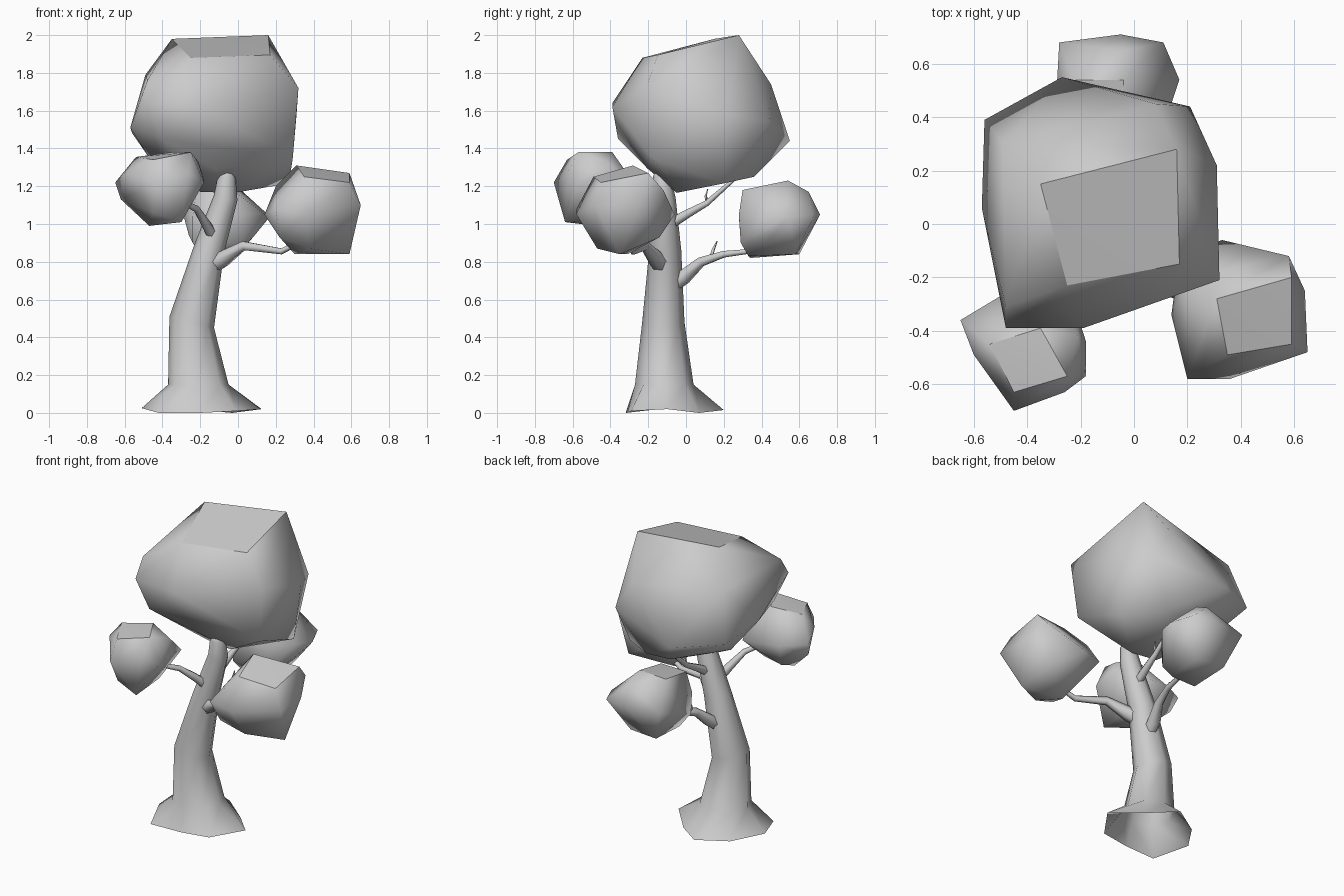
import bpy, bmesh, math
from mathutils import Vector


def finish(name, bm, angle, cap=()):
    bmesh.ops.recalc_face_normals(bm, faces=bm.faces)
    bm.normal_update()
    for f in bm.faces:
        f.smooth = True
    for e in bm.edges:
        flat = [all(v in cap for v in f.verts) for f in e.link_faces]
        sharp = len(flat) == 2 and e.calc_face_angle() > math.radians(angle)
        if sharp or (any(flat) and not all(flat)):
            e.smooth = False
    me = bpy.data.meshes.new(name)
    bm.to_mesh(me)
    bm.free()
    ob = bpy.data.objects.new(name, me)
    bpy.context.collection.objects.link(ob)
    return ob


def leaf_clump(name, top, middle, bottom):
    """Chunky convex clump: crisp flat top, smooth waist and underside."""
    bm = bmesh.new()
    cap = {bm.verts.new(co) for co in top}
    for co in middle + bottom:
        bm.verts.new(co)
    bmesh.ops.convex_hull(bm, input=bm.verts)
    loose = [v for v in bm.verts if not v.link_faces]
    cap -= set(loose)
    bmesh.ops.delete(bm, geom=loose, context='VERTS')
    return finish(name, bm, 75, cap)


def skin(bm, rings, close_start=True):
    n = len(rings[0])
    vs = [[bm.verts.new(c) for c in r] for r in rings]
    for a, b in zip(vs, vs[1:]):
        for i in range(n):
            bm.faces.new((a[i], a[(i + 1) % n], b[(i + 1) % n], b[i]))
    if close_start:
        bm.faces.new(vs[0][::-1])
    bm.faces.new(vs[-1])


def branch(name, path, sides=6):
    """Tapered tube along (x, y, z, radius) points."""
    pts = [Vector(p[:3]) for p in path]
    rings = []
    for i, p in enumerate(pts):
        d = (pts[min(i + 1, len(pts) - 1)] - pts[max(i - 1, 0)]).normalized()
        q = d.to_track_quat('Z', 'Y')
        rings.append([p + q @ Vector((math.cos(t), math.sin(t), 0)) * path[i][3]
                      for t in (2 * math.pi * k / sides for k in range(sides))])
    bm = bmesh.new()
    skin(bm, rings)
    return finish(name, bm, 75)


# Trunk: open flared root rim, then tapering rings (x, y, z, rx, ry, tilt)
SIDES = 8
root_radii = [0.325, 0.24, 0.30, 0.26, 0.31, 0.31, 0.21, 0.27]
root_z = [0.02, 0.0, 0.015, 0.01, 0.025, 0.0, 0.0, 0.01]
ang = [2 * math.pi * k / SIDES for k in range(SIDES)]
rings = [[(-0.2 + r * math.cos(t), -0.1 + r * math.sin(t), z)
          for r, z, t in zip(root_radii, root_z, ang)]]
for x, y, z, rx, ry, tilt in [(-0.21, -0.115, 0.15, 0.16, 0.155, 0),
                              (-0.245, -0.12, 0.48, 0.118, 0.112, 0.25),
                              (-0.155, -0.11, 0.86, 0.08, 0.085, 0.25),
                              (-0.065, -0.115, 1.14, 0.062, 0.06, 0.25),
                              (-0.06, -0.128, 1.25, 0.047, 0.047, 0),
                              (-0.06, -0.138, 1.29, 0.022, 0.022, 0)]:
    rings.append([(x + rx * math.cos(t), y + ry * math.sin(t), z - tilt * rx * math.cos(t))
                  for t in ang])
bm = bmesh.new()
skin(bm, rings, close_start=False)
finish("trunk", bm, 75)

# Branches and twigs
branch("right_branch", [(-0.17, -0.11, 0.77, 0.055), (-0.08, -0.16, 0.815, 0.045),
                        (0.03, -0.22, 0.885, 0.027), (0.23, -0.28, 0.855, 0.018),
                        (0.32, -0.30, 0.90, 0.014)])
branch("left_branch", [(-0.11, -0.11, 0.9, 0.035), (-0.17, -0.21, 1.0, 0.026),
                       (-0.22, -0.30, 1.08, 0.018), (-0.32, -0.42, 1.13, 0.012)])
branch("back_branch", [(-0.19, -0.11, 0.65, 0.045), (-0.165, -0.01, 0.72, 0.042),
                       (-0.13, 0.08, 0.80, 0.028), (-0.10, 0.2, 0.84, 0.02),
                       (-0.08, 0.38, 0.86, 0.012)])
branch("top_branch", [(-0.10, -0.1, 0.99, 0.032), (-0.09, 0.0, 1.05, 0.026),
                      (-0.08, 0.11, 1.11, 0.018), (-0.08, 0.27, 1.25, 0.01)])
branch("back_twig", [(-0.12, 0.13, 0.82, 0.012), (-0.14, 0.145, 0.865, 0.009),
                     (-0.14, 0.165, 0.91, 0.003)], 4)
branch("top_twig", [(-0.08, 0.11, 1.11, 0.01), (-0.07, 0.105, 1.15, 0.007),
                    (-0.07, 0.115, 1.185, 0.003)], 4)

# Leaf clumps
leaf_clump("crown_leaves",
           [(-.35, .15, 1.98), (.16, .28, 2.0), (.17, -.15, 1.895), (-.25, -.23, 1.88)],
           [(-.49, .30, 1.79), (-.48, -.31, 1.76), (-.48, -.39, 1.64), (-.19, -.39, 1.62),
            (.32, -.21, 1.72), (.31, .22, 1.58), (.21, .44, 1.54), (.08, .45, 1.74),
            (-.27, .55, 1.44), (-.56, .39, 1.48), (-.57, .06, 1.51), (-.40, -.36, 1.45)],
           [(.29, -.18, 1.35), (.27, .2, 1.215), (.04, .36, 1.25), (-.02, -.05, 1.165),
            (-.2, -.03, 1.17), (-.47, .2, 1.35), (-.15, .38, 1.27), (-.12, -.2, 1.29)])
leaf_clump("right_leaves",
           [(.31, -.28, 1.31), (.59, -.2, 1.27), (.59, -.45, 1.22), (.35, -.49, 1.25)],
           [(.20, -.58, 1.08), (.36, -.58, 1.05), (.65, -.48, 1.1), (.64, -.25, 1.1),
            (.58, -.12, 1.18), (.33, -.06, 1.05), (.14, -.34, 1.05), (.2, -.2, 1.2),
            (.17, -.12, 1.06)],
           [(.3, -.31, .84), (.59, -.35, .84), (.38, -.47, .87), (.52, -.14, .93),
            (.22, -.5, .93)])
leaf_clump("left_leaves",
           [(-.54, -.45, 1.355), (-.35, -.39, 1.38), (-.25, -.57, 1.38), (-.45, -.63, 1.34)],
           [(-.65, -.36, 1.22), (-.50, -.27, 1.2), (-.24, -.25, 1.18), (-.18, -.44, 1.24),
            (-.18, -.57, 1.22), (-.26, -.63, 1.27), (-.45, -.70, 1.22), (-.60, -.49, 1.27),
            (-.62, -.4, 1.13), (-.21, -.42, 1.33)],
           [(-.47, -.47, .99), (-.30, -.64, 1.01), (-.30, -.40, 1.03), (-.45, -.36, 1.03),
            (-.45, -.62, 1.06)])
leaf_clump("back_leaves",
           [(-.22, .31, 1.18), (-.03, .30, 1.18), (-.04, .54, 1.23), (-.23, .54, 1.22)],
           [(-.28, .68, 1.06), (-.05, .71, 1.05), (.11, .68, 1.05), (.17, .54, 1.04),
            (.13, .42, 1.06), (.02, .28, 1.05), (-.24, .28, 1.04), (-.29, .50, 1.05),
            (-.03, .65, 1.17)],
           [(-.19, .34, .82), (-.03, .33, .83), (.0, .58, .84), (-.2, .6, .84),
            (-.24, .29, .90), (.02, .29, .90), (-.26, .4, .94), (.08, .45, .93)])
